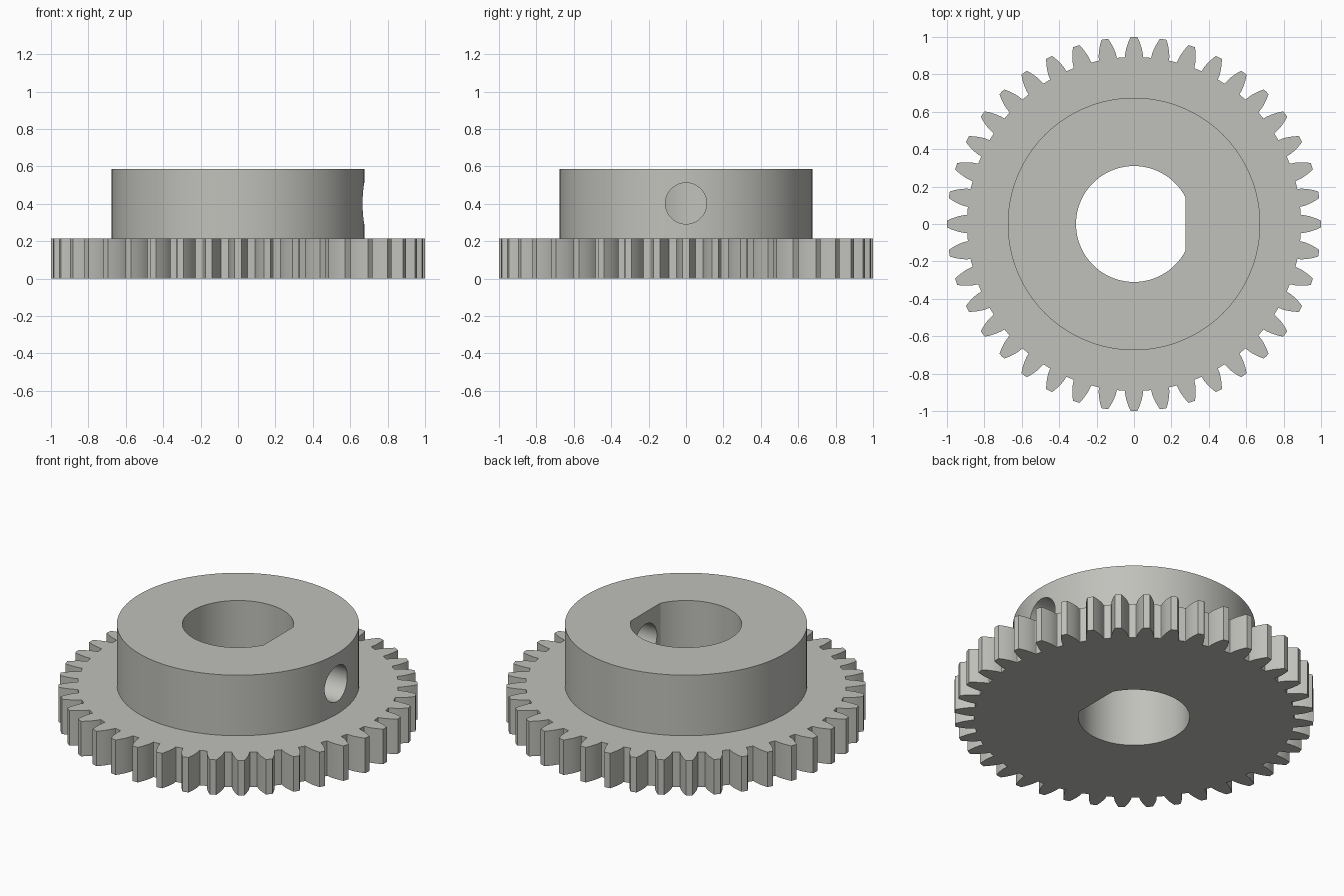
import bpy, bmesh, math

if "Cube" in bpy.data.objects:
    bpy.data.objects.remove(bpy.data.objects["Cube"])

TEETH, MODULE = 40, 1 / 21
PITCH_R, ROOT_R, TIP_R = 20 * MODULE, 18.75 * MODULE, 1.0
BASE_R = PITCH_R * math.cos(math.radians(20))
GEAR_H, TOP = 0.215, 0.587
HUB_R, BORE_R, FLAT_X = 0.675, 0.31, 0.275
HOLE_R, HOLE_Z = 0.11, 0.402

grey = bpy.data.materials.new("light grey")
grey.diffuse_color = (0.53, 0.53, 0.50, 1)
grey.use_nodes = True
grey.node_tree.nodes["Principled BSDF"].inputs["Base Color"].default_value = grey.diffuse_color


def prism(name, outline, z0, z1):
    """Solid extruded straight up from a closed outline."""
    bm = bmesh.new()
    base = bm.faces.new([bm.verts.new((x, y, z0)) for x, y in outline])
    top = bmesh.ops.extrude_face_region(bm, geom=[base])["geom"]
    bmesh.ops.translate(bm, vec=(0, 0, z1 - z0),
                        verts=[g for g in top if isinstance(g, bmesh.types.BMVert)])
    bmesh.ops.recalc_face_normals(bm, faces=bm.faces)
    mesh = bpy.data.meshes.new(name)
    bm.to_mesh(mesh)
    bm.free()
    mesh.materials.append(grey)
    ob = bpy.data.objects.new(name, mesh)
    bpy.context.collection.objects.link(ob)
    return ob


def polar(r, a):
    return r * math.cos(a), r * math.sin(a)


def circle(r, n):
    return [polar(r, 2 * math.pi * i / n) for i in range(n)]


def inv(r):
    a = math.acos(min(1, BASE_R / r))
    return math.tan(a) - a


# Involute tooth flank, repeated around the rim
flank = [(ROOT_R, math.pi / (2 * TEETH) + inv(PITCH_R) + 0.002)]
for i in range(6):
    r = BASE_R + (TIP_R - BASE_R) * i / 5
    flank.append((r, math.pi / (2 * TEETH) + inv(PITCH_R) - inv(r)))
rim = []
for k in range(TEETH):
    c = 2 * math.pi * k / TEETH
    rim += [polar(r, c - a) for r, a in flank]
    rim.append(polar(TIP_R, c))
    rim += [polar(r, c + a) for r, a in reversed(flank)]
gear = prism("gear_with_hub", rim, 0, GEAR_H)

# Raised hub
hub = prism("hub", circle(HUB_R, 128), GEAR_H / 2, TOP)

# D-shaped shaft bore, flat on the +x side
half = math.acos(FLAT_X / BORE_R)
bore = prism("bore_cutter",
             [polar(BORE_R, half + (2 * math.pi - 2 * half) * i / 80) for i in range(81)],
             -0.2, TOP + 0.2)

# Set screw hole running from the +x side into the bore
screw = prism("screw_hole_cutter", circle(HOLE_R, 48), 0, 1)
screw.rotation_euler = (0, math.pi / 2, 0)
screw.location = (0, 0, HOLE_Z)

for tool, op in ((hub, "UNION"), (bore, "DIFFERENCE"), (screw, "DIFFERENCE")):
    mod = gear.modifiers.new(tool.name, "BOOLEAN")
    mod.object, mod.operation, mod.solver = tool, op, "EXACT"

# Apply the booleans, then drop the helpers
bpy.context.view_layer.update()
result = bpy.data.meshes.new_from_object(
    gear.evaluated_get(bpy.context.evaluated_depsgraph_get()))
gear.modifiers.clear()
gear.data = result
for tool in (hub, bore, screw):
    bpy.data.objects.remove(tool)

bpy.context.view_layer.objects.active = gear
gear.select_set(True)
bpy.ops.object.shade_smooth_by_angle(angle=math.radians(25))
